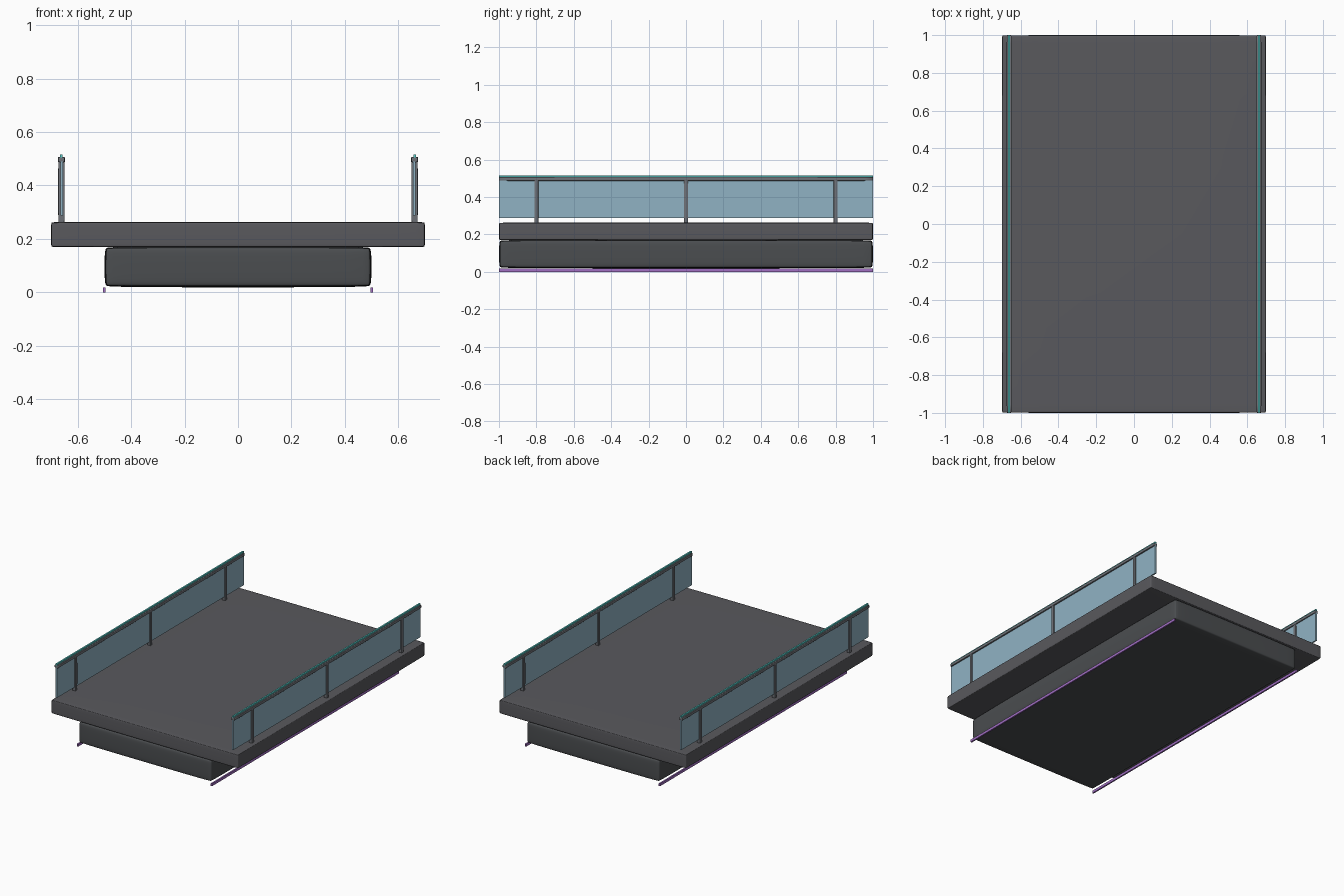
import bpy

if "Cube" in bpy.data.objects:
    bpy.data.objects.remove(bpy.data.objects["Cube"])


def material(name, color):
    m = bpy.data.materials.new(name)
    m.diffuse_color = color
    m.use_nodes = True
    m.node_tree.nodes["Principled BSDF"].inputs["Base Color"].default_value = m.diffuse_color
    return m


DARK = material("dark_metal", (0.10, 0.10, 0.11, 1))
BODY = material("under_metal", (0.07, 0.075, 0.08, 1))
RAIL = material("rail_metal", (0.16, 0.17, 0.19, 1))
GLASS = material("blue_glass", (0.28, 0.45, 0.55, 1))
TEAL = material("teal_light", (0.10, 0.62, 0.60, 1))
PURPLE = material("purple_light", (0.36, 0.16, 0.55, 1))


def box(name, lo, hi, mat, bevel=0.0, segments=1, subsurf=0):
    """Box between two corners with optional softened edges."""
    bpy.ops.mesh.primitive_cube_add(size=1, location=[(a + b) / 2 for a, b in zip(lo, hi)])
    ob = bpy.context.object
    ob.name = name
    ob.scale = [b - a for a, b in zip(lo, hi)]
    bpy.ops.object.transform_apply(location=False, rotation=False, scale=True)
    ob.data.materials.append(mat)
    if bevel:
        mod = ob.modifiers.new("bevel", 'BEVEL')
        mod.width = bevel
        mod.segments = segments
    if subsurf:
        mod = ob.modifiers.new("subsurf", 'SUBSURF')
        mod.levels = mod.render_levels = subsurf
        bpy.ops.object.shade_smooth()
    return ob


# Deck slab and narrower under-body
box("deck", (-0.70, -1, 0.168), (0.70, 1, 0.264), DARK, 0.008, 2, 2)
box("under_body", (-0.50, -1, 0.018), (0.50, 1, 0.172), BODY, 0.02, 2, 2)

for side, s in (("left", -1), ("right", 1)):
    def part(name, x, w, y0, y1, z0, z1, mat, *soft):
        box(f"{side}_{name}", (s * x - w / 2, y0, z0), (s * x + w / 2, y1, z1), mat, *soft)

    # Light strip along the lower edge
    part("under_light", 0.501, 0.010, -1, 1, 0.0, 0.017, PURPLE)

    # Railing: glass, posts, handrail and light strip
    part("glass_panel", 0.66, 0.010, -1, 1, 0.287, 0.490, GLASS)
    for i, y in enumerate((-0.8, 0.0, 0.8)):
        part(f"post_{i + 1}", 0.661, 0.024, y - 0.011, y + 0.011, 0.258, 0.495, RAIL, 0.003, 2, 1)
    part("handrail", 0.661, 0.027, -1, 1, 0.486, 0.507, RAIL, 0.004, 2, 1)
    part("rail_light", 0.661, 0.010, -1, 1, 0.505, 0.516, TEAL)
